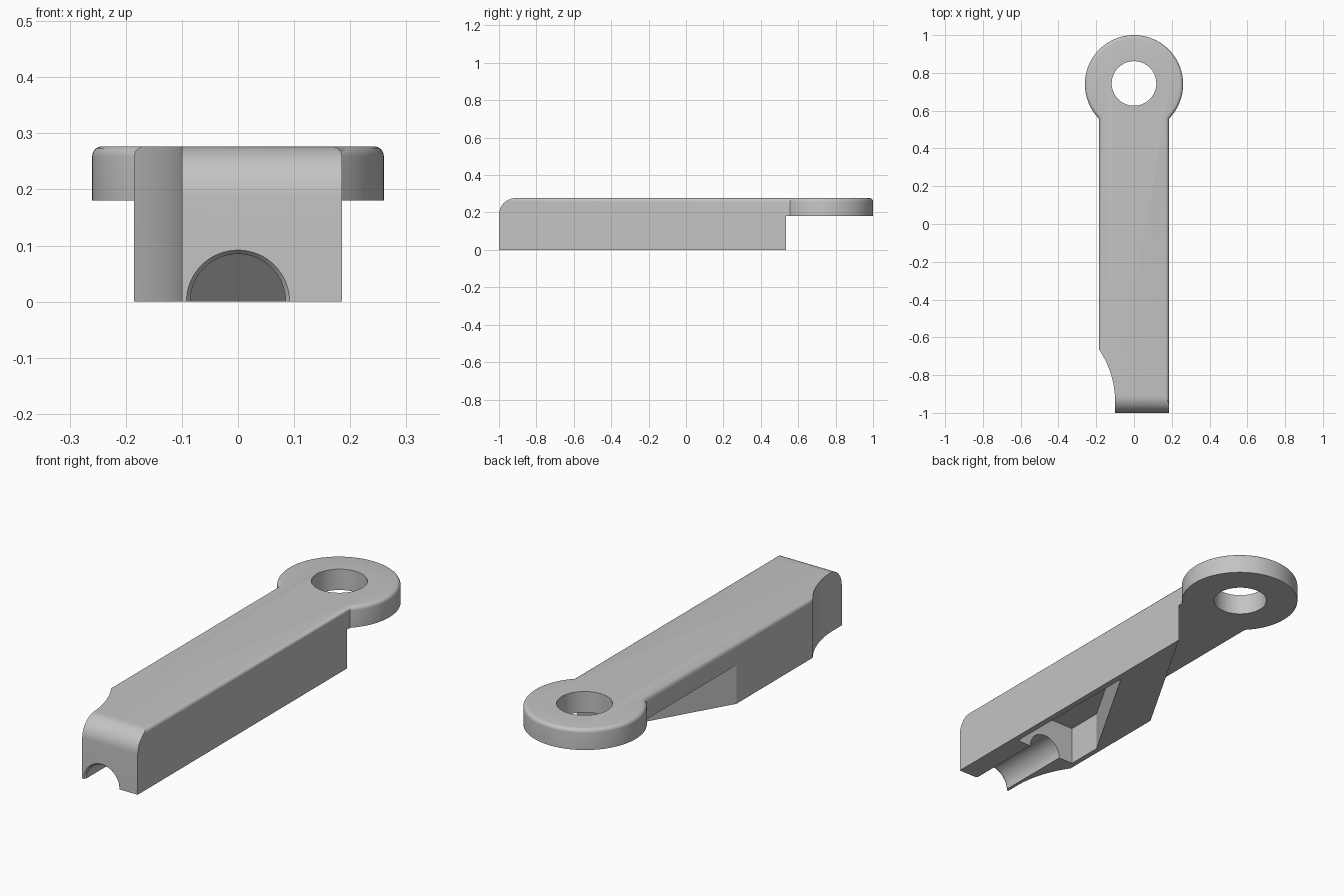
import bpy, bmesh
from math import sin, cos, radians, asin, degrees, sqrt
from mathutils import Matrix

cube = bpy.data.objects.get("Cube")
if cube:
    bpy.data.objects.remove(cube, do_unlink=True)

HALF, TOP, LUG_BASE = 0.185, 0.277, 0.18      # arm half width, top, lug underside
LUG_Y, LUG_R, HOLE_R = 0.74, 0.26, 0.118

grey = bpy.data.materials.new("plain_grey")
grey.use_nodes = True
grey.diffuse_color = (0.55, 0.55, 0.55, 1)
grey.node_tree.nodes["Principled BSDF"].inputs["Base Color"].default_value = grey.diffuse_color


def arc(cx, cy, r, start, end, steps):
    angles = [radians(start + (end - start) * i / steps) for i in range(steps + 1)]
    return [(cx + r * cos(a), cy + r * sin(a)) for a in angles]


def finish(name, bm):
    bmesh.ops.recalc_face_normals(bm, faces=bm.faces[:])
    mesh = bpy.data.meshes.new(name)
    bm.to_mesh(mesh)
    bm.free()
    mesh.materials.append(grey)
    obj = bpy.data.objects.new(name, mesh)
    bpy.context.collection.objects.link(obj)
    return obj


def prism(points, low, high, axis="z"):
    """Extrude a flat profile along z, or along x when the profile is (y, z)."""
    place = (lambda p, t: (p[0], p[1], t)) if axis == "z" else (lambda p, t: (t, p[0], p[1]))
    bm = bmesh.new()
    a, b = [[bm.verts.new(place(p, t)) for p in points] for t in (low, high)]
    bm.faces.new(a)
    bm.faces.new(b)
    for i in range(len(points)):
        j = (i + 1) % len(points)
        bm.faces.new((a[i], a[j], b[j], b[i]))
    bmesh.ops.recalc_face_normals(bm, faces=bm.faces[:])
    return bm


def cone(r1, r2, depth, matrix):
    bm = bmesh.new()
    bmesh.ops.create_cone(bm, cap_ends=True, segments=64, radius1=r1, radius2=r2,
                          depth=depth, matrix=matrix)
    return bm


# Arm and round lug as one outline, with softened top edges
dip = sqrt(LUG_R ** 2 - HALF ** 2)
tilt = degrees(asin(dip / LUG_R))
outline = [(-HALF, -1), (HALF, -1)] + arc(0, LUG_Y, LUG_R, -tilt, 180 + tilt, 72)
bm = prism(outline, 0, TOP)
rim = [e for e in bm.edges if all(v.co.z > TOP - 0.001 for v in e.verts)
       and not all(v.co.y < -0.99 for v in e.verts)]
bmesh.ops.bevel(bm, geom=rim, offset=0.018, segments=5, profile=0.5, affect="EDGES")
arm = finish("lever_arm", bm)

along_y = Matrix.Rotation(radians(90), 4, "X")
cutters = {
    # Space below the lug, ending at a slanted wall
    "underside_cutter": prism([(-0.4, -0.477), (HALF, 0.535), (0.4, 0.535),
                               (0.4, 1.2), (-0.4, 1.2)], -0.1, LUG_BASE),
    # Hollow under the arm
    "pocket_cutter": prism([(0.157, -0.625), (0.157, 0.095), (-0.16, -0.453),
                            (-0.16, -0.625)], -0.1, LUG_BASE),
    # Curved relief at the front of the right side
    "relief_cutter": prism([(-0.1, -1.1)] + arc(-0.587, -0.94, 0.487, 0, 40, 20)
                           + [(-0.5, -0.627), (-0.5, -1.1)], -0.1, 0.4),
    # Rounded front top edge
    "nose_cutter": prism(arc(-0.91, TOP - 0.09, 0.09, 180, 90, 14)
                         + [(-0.91, 0.4), (-1.1, 0.4), (-1.1, TOP - 0.09)], -0.4, 0.4, "x"),
    # Pin groove with a slight flare at its mouth
    "groove_cutter": cone(0.085, 0.085, 0.5, Matrix.Translation((0, -0.85, 0)) @ along_y),
    "flare_cutter": cone(0.084, 0.1, 0.02, Matrix.Translation((0, -1, 0)) @ along_y),
    # Hole through the lug
    "hole_cutter": cone(HOLE_R, HOLE_R, 1, Matrix.Translation((0, LUG_Y + 0.004, 0))),
}

bpy.ops.object.select_all(action="DESELECT")
bpy.context.view_layer.objects.active = arm
arm.select_set(True)
for name, shape in cutters.items():
    cutter = finish(name, shape)
    cutter.hide_render = True
    mod = arm.modifiers.new(name, "BOOLEAN")
    mod.operation, mod.solver, mod.object = "DIFFERENCE", "EXACT", cutter
    bpy.ops.object.modifier_apply(modifier=mod.name)
    bpy.data.objects.remove(cutter, do_unlink=True)

bpy.ops.object.shade_smooth_by_angle(angle=radians(30))
